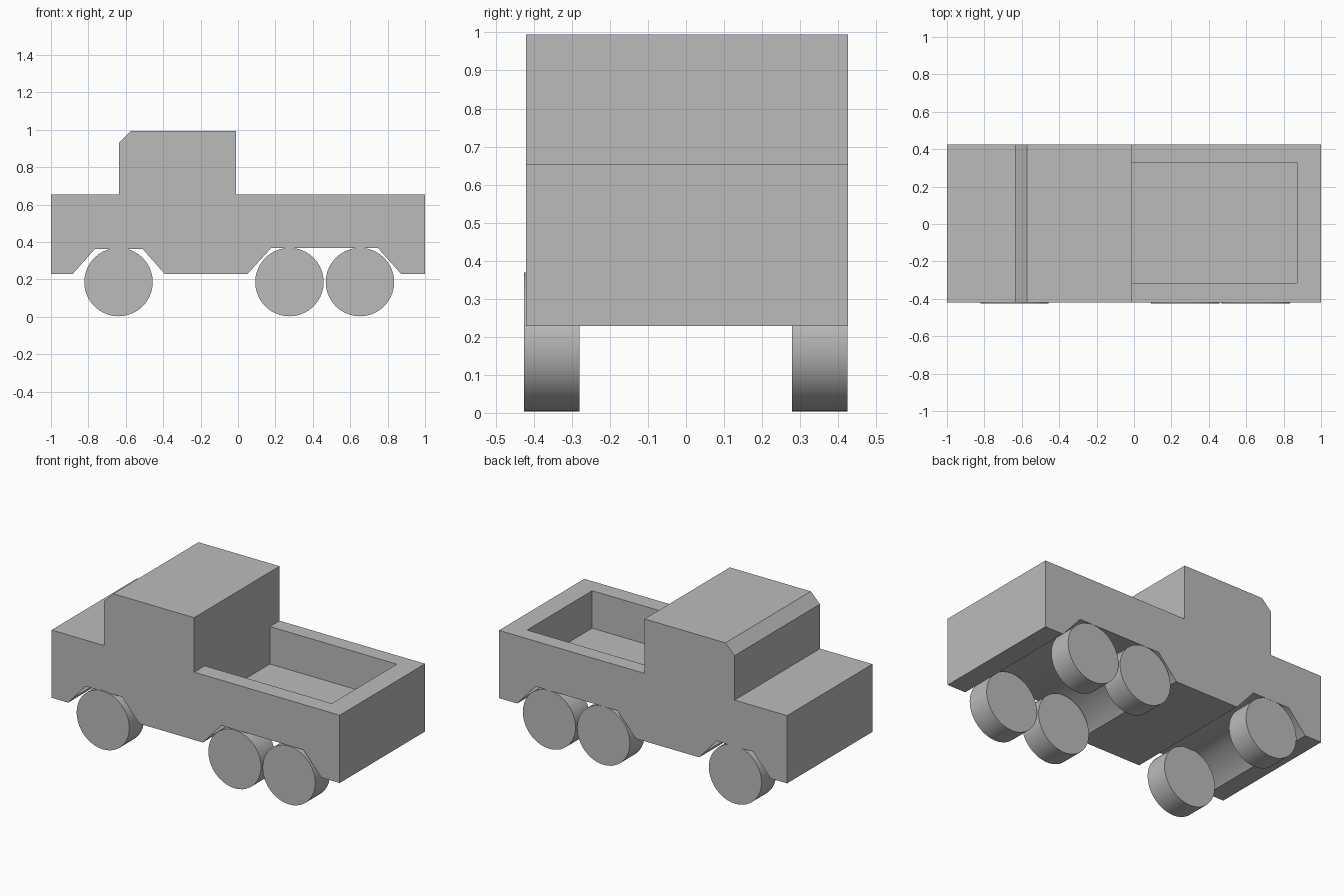
import bpy, bmesh, math
from mathutils import Vector, Matrix

cube = bpy.data.objects.get("Cube")
if cube:
    bpy.data.objects.remove(cube, do_unlink=True)

# Single grey finish
grey = bpy.data.materials.new("plain grey")
grey.use_nodes = True
colour = (0.5, 0.5, 0.5, 1)
grey.diffuse_color = colour
grey.node_tree.nodes["Principled BSDF"].inputs["Base Color"].default_value = colour


def finish(bm, name):
    bmesh.ops.recalc_face_normals(bm, faces=bm.faces)
    mesh = bpy.data.meshes.new(name)
    bm.to_mesh(mesh)
    bm.free()
    mesh.materials.append(grey)
    obj = bpy.data.objects.new(name, mesh)
    bpy.context.collection.objects.link(obj)
    return obj


# Truck body: side profile with cab, bonnet and wheel arches, extruded across
RIGHT, LEFT = -0.42, 0.426
BASE, DECK, CAB_BACK = 0.228, 0.653, -0.01
profile = [
    (-1, BASE), (-0.885, BASE), (-0.765, 0.363), (-0.51, 0.363), (-0.39, BASE),
    (0.05, BASE), (0.178, 0.369), (0.747, 0.369), (0.873, BASE), (1, BASE),
    (1, DECK), (CAB_BACK, DECK), (CAB_BACK, 0.995), (-0.572, 0.995),
    (-0.636, 0.932), (-0.636, DECK), (-1, DECK),
]
bm = bmesh.new()
side = bm.faces.new([bm.verts.new((x, RIGHT, z)) for x, z in profile])
ret = bmesh.ops.extrude_face_region(bm, geom=[side], use_keep_orig=True)
bmesh.ops.translate(bm, vec=(0, LEFT - RIGHT, 0),
                    verts=[v for v in ret["geom"] if isinstance(v, bmesh.types.BMVert)])
bmesh.ops.recalc_face_normals(bm, faces=bm.faces)


# Load bed: cut the rear deck to the opening and sink it
def bed_face(y=0.0, x=0.3):
    deck = [f for f in bm.faces if f.normal.z > 0.9
            and abs(f.calc_center_median().z - DECK) < 0.01 and f.calc_center_median().x > 0]
    return min(deck, key=lambda f: (f.calc_center_median() - Vector((x, y, DECK))).length)


for point, normal in (((0, -0.315, 0), (0, 1, 0)), ((0, 0.33, 0), (0, 1, 0)),
                      ((0.872, 0, 0), (1, 0, 0))):
    f = bed_face()
    bmesh.ops.bisect_plane(bm, geom=[f, *f.edges, *f.verts], plane_co=point, plane_no=normal)
floor = bmesh.ops.extrude_discrete_faces(bm, faces=[bed_face()])["faces"][0]
bmesh.ops.translate(bm, vec=(0, 0, -0.235), verts=floor.verts)
bmesh.ops.dissolve_limit(bm, angle_limit=0.01, verts=bm.verts, edges=bm.edges)

# Wheel arches are softly shaded, everything else is flat
bmesh.ops.recalc_face_normals(bm, faces=bm.faces)
for f in bm.faces:
    f.smooth = f.normal.z < -0.3 and f.calc_center_median().z > BASE + 0.02
finish(bm, "truck_body")

# Wheels: three pairs of plain drums
RADIUS, WIDTH = 0.183, 0.146
for axle, x in (("front", -0.639), ("middle", 0.275), ("rear", 0.652)):
    for hand, y in (("right", -0.353), ("left", 0.352)):
        bm = bmesh.new()
        bmesh.ops.create_cone(bm, cap_ends=True, segments=40, radius1=RADIUS,
                              radius2=RADIUS, depth=WIDTH,
                              matrix=Matrix.Translation((x, y, RADIUS + 0.003))
                              @ Matrix.Rotation(math.pi / 2, 4, "X"))
        for f in bm.faces:
            f.smooth = len(f.verts) == 4
        finish(bm, f"{axle}_{hand}_wheel")
